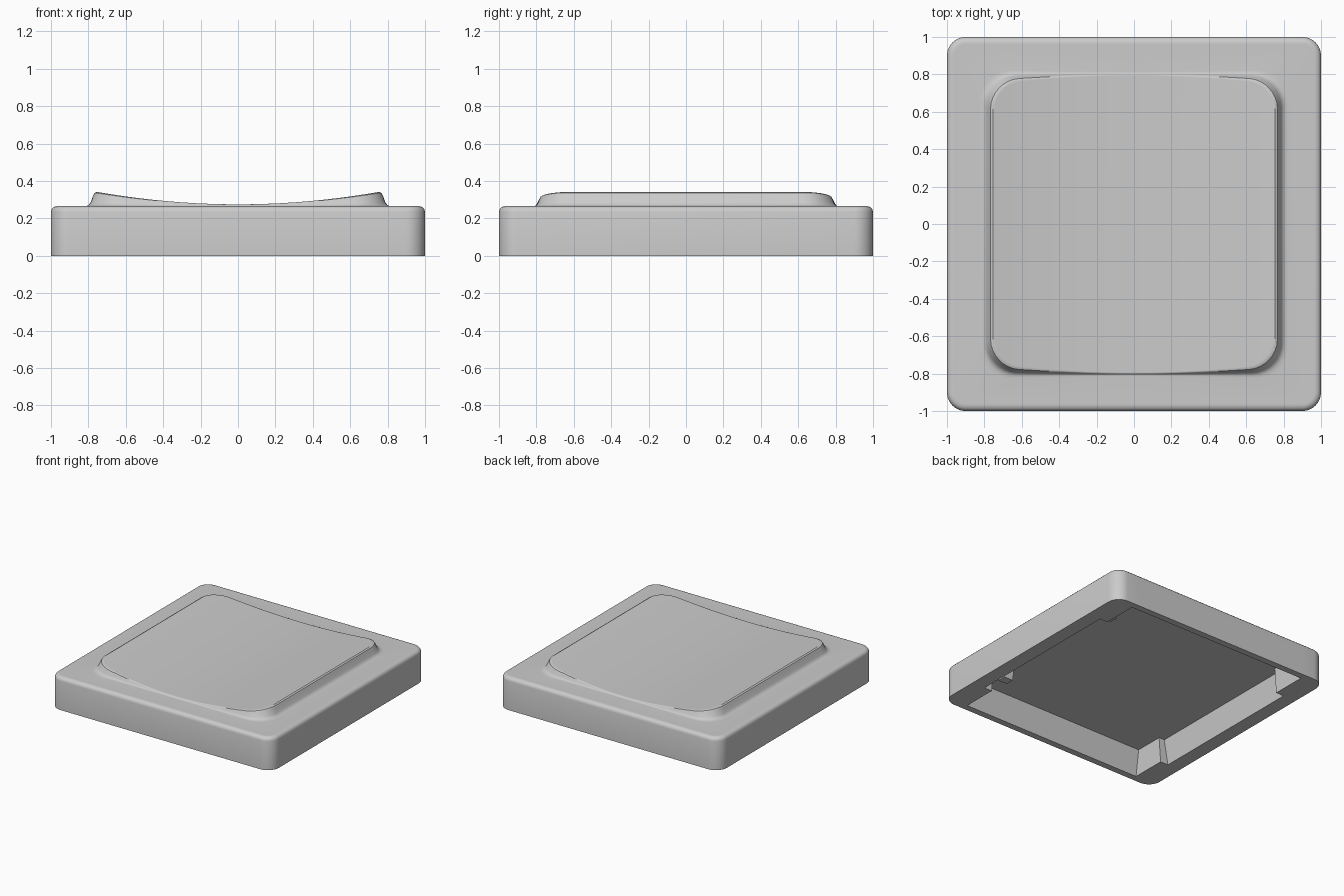
import bpy, bmesh, math

cube = bpy.data.objects.get("Cube")
if cube:
    bpy.data.objects.remove(cube, do_unlink=True)

grey = bpy.data.materials.new("plain grey")
grey.use_nodes = True
colour = (0.6, 0.6, 0.6, 1)
grey.diffuse_color = colour
grey.node_tree.nodes["Principled BSDF"].inputs["Base Color"].default_value = colour

PLATE_Z, PAD_Z = 0.265, 0.342
PAD_BASE, PAD_EDGE = 0.81, 0.755
CORNER_STEPS, SIDE_STEPS = 8, 16


def dish(x):
    """Height of the hollowed pad above the plate."""
    return 0.01 + (PAD_Z - PLATE_Z - 0.01) * min(1, abs(x) / PAD_EDGE) ** 2


def rounded_square(half, radius):
    """Outline mirrored in y, so point k faces point -1-k."""
    c = half - radius
    quarter = [(c + radius * math.cos(a), c + radius * math.sin(a))
               for a in (math.pi / 2 * i / CORNER_STEPS for i in range(CORNER_STEPS + 1))]
    side = [(c * (1 - 2 * i / SIDE_STEPS), half) for i in range(1, SIDE_STEPS)]
    upper = quarter + side + [(-x, y) for x, y in reversed(quarter)]
    return upper + [(x, -y) for x, y in reversed(upper)]


def pad_ring(half, radius, t):
    """Pad wall outline; the wall is lower and steeper where the dish is deep."""
    ring = []
    for x, y in rounded_square(half, radius):
        low = 1 - dish(x) / (PAD_Z - PLATE_Z)
        grow = 1 + (PAD_BASE / half - 1) * low * 0.85
        ring.append((x, y * grow, PLATE_Z + t * dish(x)))
    return ring


def make_object(name, bm):
    bmesh.ops.recalc_face_normals(bm, faces=bm.faces)
    mesh = bpy.data.meshes.new(name)
    bm.to_mesh(mesh)
    bm.free()
    mesh.materials.append(grey)
    obj = bpy.data.objects.new(name, mesh)
    bpy.context.collection.objects.link(obj)
    return obj


def frustum(name, bottom, top, z0, z1, centre=(0, 0)):
    """Tapered box from half sizes at its two ends."""
    bm = bmesh.new()
    bmesh.ops.create_cube(bm, size=2)
    for v in bm.verts:
        hx, hy = top if v.co.z > 0 else bottom
        v.co = (centre[0] + hx * v.co.x, centre[1] + hy * v.co.y, z1 if v.co.z > 0 else z0)
    return make_object(name, bm)


# Outer shell: walls, rounded rim, flat plate and raised pad in one loft
rings = []
for half, z in ((1, 0), (1, 0.235), (0.996, 0.25), (0.985, 0.261), (0.97, PLATE_Z), (0.96, PLATE_Z)):
    rings.append([(x, y, z) for x, y in rounded_square(half, half - 0.9)])
for half, radius, t in ((0.825, 0.17, 0), (PAD_BASE, 0.17, 0.02), (0.798, 0.165, 0.1),
                        (0.788, 0.16, 0.27), (0.775, 0.155, 0.72), (0.767, 0.15, 0.92),
                        (PAD_EDGE, 0.14, 1), (0.745, 0.135, 1)):
    rings.append(pad_ring(half, radius, t))

bm = bmesh.new()
loops = [[bm.verts.new(p) for p in ring] for ring in rings]
count = len(loops[0])
for a, b in zip(loops, loops[1:]):
    for k in range(count):
        n = (k + 1) % count
        bm.faces.new((a[k], a[n], b[n], b[k]))
bm.faces.new(loops[0])
crown = loops[-1]
for k in range(count // 2 - 1):
    bm.faces.new((crown[k], crown[k + 1], crown[-2 - k], crown[-1 - k]))
shell = make_object("button_shell", bm)

# Hollow underside: a long cavity widened between the four corner blocks
cutters = [frustum("cavity_cutter", (0.815, 0.948), (0.80, 0.90), -0.002, 0.2),
           frustum("side_recess_cutter", (0.885, 0.665), (0.85, 0.665), -0.001, 0.2)]
bpy.context.view_layer.objects.active = shell
for cutter in cutters:
    cutter.hide_render = True
    mod = shell.modifiers.new(cutter.name, "BOOLEAN")
    mod.object, mod.operation, mod.solver = cutter, "DIFFERENCE", "EXACT"
    bpy.ops.object.modifier_apply(modifier=mod.name)
    bpy.data.objects.remove(cutter, do_unlink=True)

bpy.ops.object.select_all(action="DESELECT")
shell.select_set(True)
bpy.ops.object.shade_smooth_by_angle(angle=math.radians(35))

# Small clips hanging from the ceiling beside the left wall
for name, y in (("rear_clip", 0.64), ("front_clip", -0.56)):
    frustum(name, (0.04, 0.035), (0.05, 0.045), 0.06, 0.21, (0.77, y))
